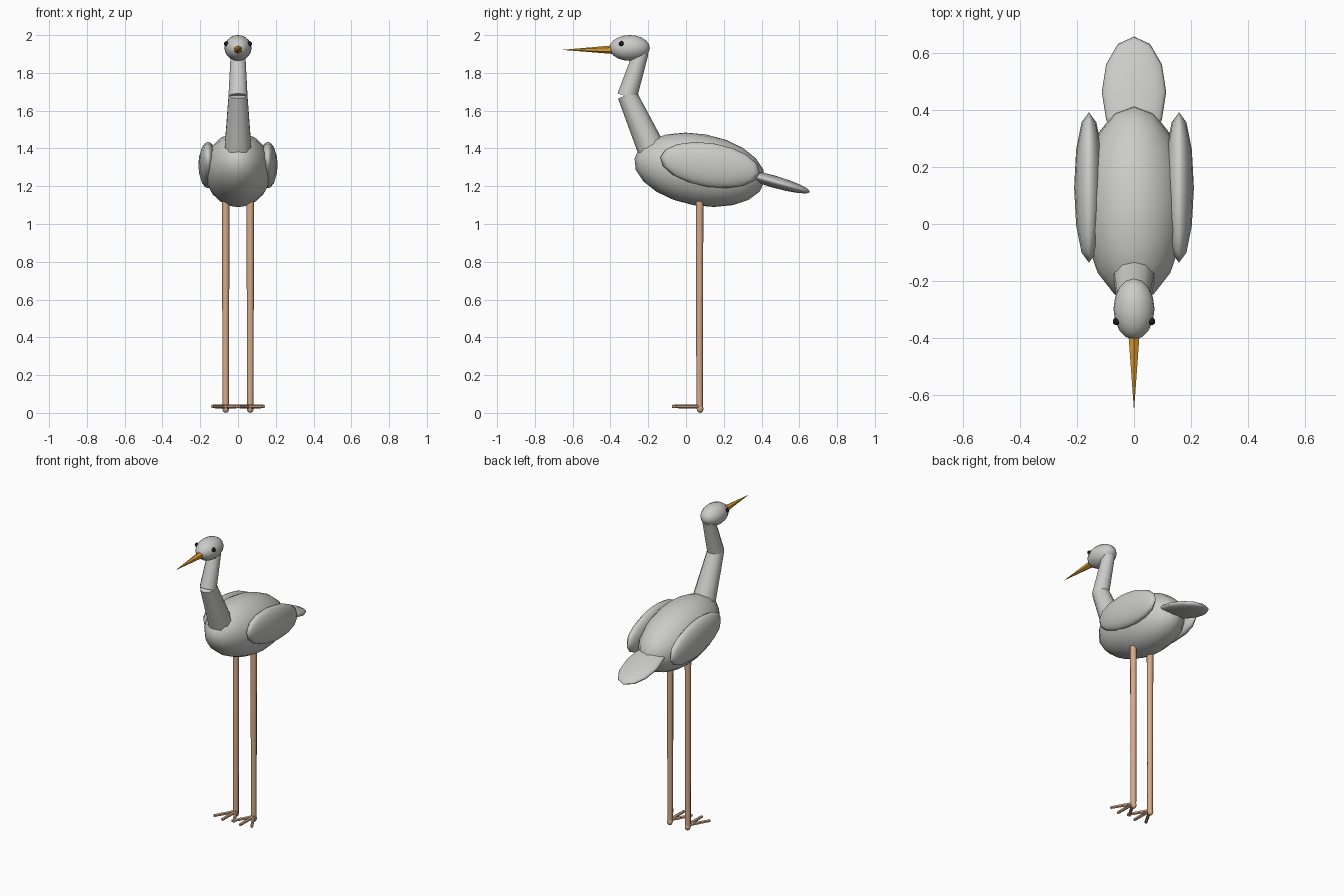
import bpy, math
from mathutils import Vector

if "Cube" in bpy.data.objects:
    bpy.data.objects.remove(bpy.data.objects["Cube"])


def material(name, rgb):
    m = bpy.data.materials.new(name)
    m.diffuse_color = (*rgb, 1)
    m.use_nodes = True
    m.node_tree.nodes["Principled BSDF"].inputs["Base Color"].default_value = m.diffuse_color
    return m


GREY = material("feather grey", (0.60, 0.60, 0.59))
TAN = material("leg tan", (0.68, 0.41, 0.26))
ORANGE = material("beak orange", (0.72, 0.34, 0.03))
BLACK = material("eye black", (0.01, 0.01, 0.01))


def ellipsoid(name, centre, radii, mat, tilt=0, segs=16, rings=10):
    """Smooth ellipsoid; positive tilt drops the back end."""
    bpy.ops.mesh.primitive_uv_sphere_add(
        segments=segs, ring_count=rings, radius=1, location=centre,
        rotation=(math.radians(-tilt), 0, 0))
    ob = bpy.context.object
    ob.name = name
    ob.scale = radii
    ob.data.materials.append(mat)
    bpy.ops.object.shade_smooth()
    return ob


def rod(name, start, end, r1, r2, mat, sides=8):
    """Tapered rod between two points."""
    a, b = Vector(start), Vector(end)
    d = b - a
    bpy.ops.mesh.primitive_cone_add(vertices=sides, radius1=r1, radius2=r2,
                                    depth=d.length, location=(a + b) / 2)
    ob = bpy.context.object
    ob.name = name
    ob.rotation_euler = d.to_track_quat('Z', 'Y').to_euler()
    ob.data.materials.append(mat)
    bpy.ops.object.shade_smooth_by_angle(angle=math.radians(50))
    return ob


# Body and tail
ellipsoid("body", (0, 0.072, 1.287), (0.18, 0.35, 0.19), GREY, tilt=10)
ellipsoid("tail", (0, 0.463, 1.225), (0.113, 0.202, 0.032), GREY, tilt=16,
          segs=12, rings=8)

# Neck in two tapered sections
rod("lower_neck", (0, -0.18, 1.39), (0, -0.312, 1.685), 0.075, 0.052, GREY, 10)
rod("upper_neck", (0, -0.312, 1.675), (0, -0.237, 1.91), 0.053, 0.040, GREY, 10)

# Head and beak
ellipsoid("head", (0, -0.298, 1.932), (0.072, 0.107, 0.068), GREY)
rod("beak", (0, -0.37, 1.923), (0, -0.656, 1.922), 0.024, 0.0, ORANGE, 6)

for side, s in (("left", 1), ("right", -1)):
    ellipsoid(side + "_eye", (s * 0.062, -0.342, 1.955), (0.013,) * 3, BLACK,
              segs=10, rings=6)
    ellipsoid(side + "_wing", (s * 0.158, 0.128, 1.312),
              (0.052, 0.267, 0.116), GREY, tilt=9, segs=12, rings=8)
    # Leg with ankle knob and three forward toes
    x, y = s * 0.065, 0.072
    rod(side + "_leg", (x, y, 0.02), (x, y, 1.16), 0.017, 0.020, TAN)
    ellipsoid(side + "_ankle", (x, y + 0.003, 0.022), (0.018, 0.018, 0.022), TAN,
              segs=8, rings=6)
    for i, deg in enumerate((-30, 0, 30)):
        t = math.radians(deg)
        rod(f"{side}_toe_{i + 1}", (x, y, 0.034),
            (x + 0.145 * math.sin(t), y - 0.145 * math.cos(t), 0.034),
            0.011, 0.009, TAN, 6)
